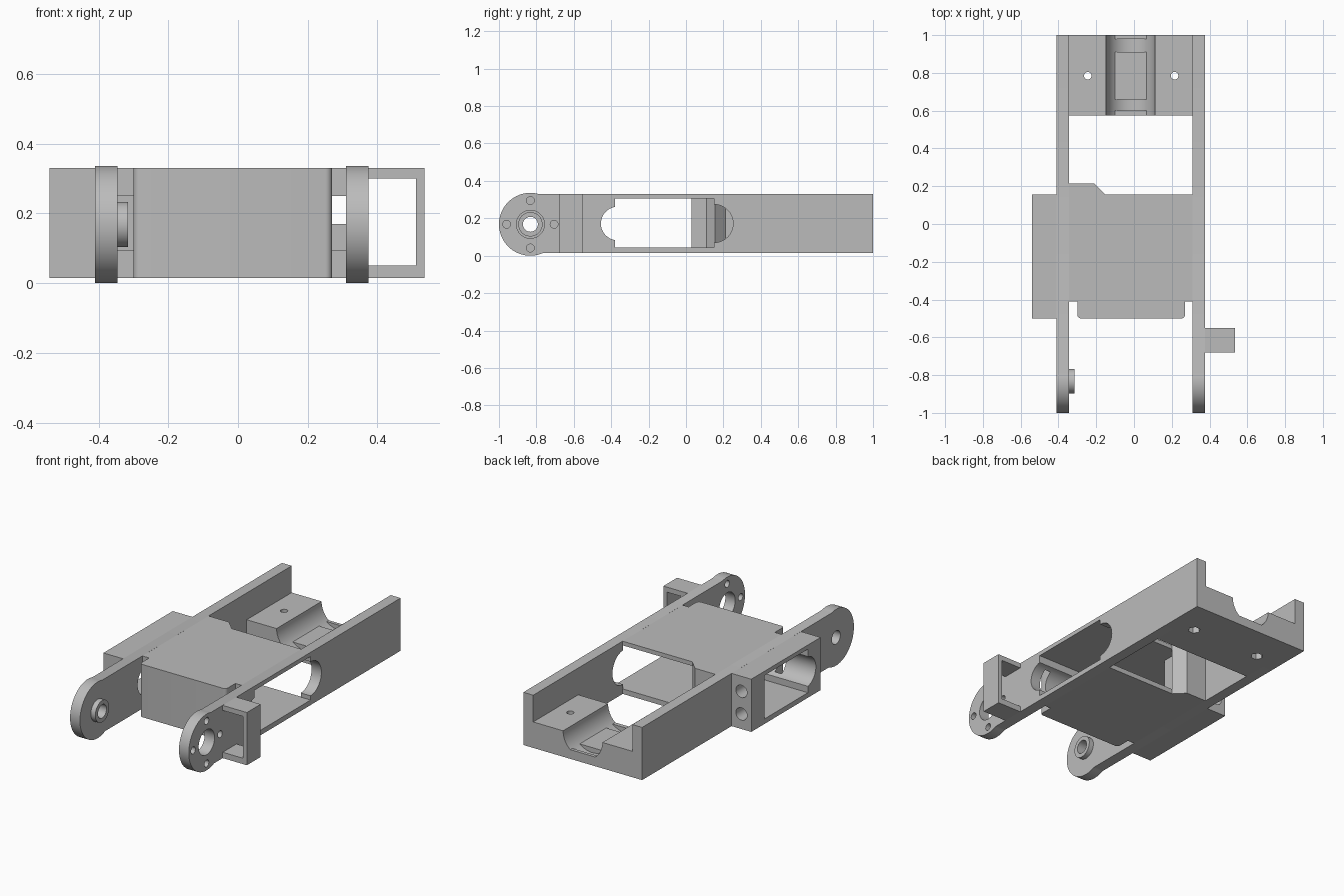
import bpy
import bmesh
import math

cube = bpy.data.objects.get("Cube")
if cube:
    bpy.data.objects.remove(cube, do_unlink=True)

grey = bpy.data.materials.new("plain_grey")
grey.use_nodes = True
grey.diffuse_color = (0.5, 0.5, 0.5, 1)
grey.node_tree.nodes["Principled BSDF"].inputs["Base Color"].default_value = (0.5, 0.5, 0.5, 1)

PLACE = {
    "x": lambda a, b, d: (d, a, b),
    "y": lambda a, b, d: (a, d, b),
    "z": lambda a, b, d: (a, b, d),
}


def prism(name, points, axis, low, high):
    """Extrude a flat outline along an axis."""
    bm = bmesh.new()
    ends = [[bm.verts.new(PLACE[axis](a, b, d)) for a, b in points] for d in (low, high)]
    for ring in ends:
        bm.faces.new(ring)
    for i in range(len(points)):
        j = (i + 1) % len(points)
        bm.faces.new((ends[0][i], ends[0][j], ends[1][j], ends[1][i]))
    bmesh.ops.recalc_face_normals(bm, faces=bm.faces)
    mesh = bpy.data.meshes.new(name)
    bm.to_mesh(mesh)
    bm.free()
    mesh.materials.append(grey)
    obj = bpy.data.objects.new(name, mesh)
    bpy.context.collection.objects.link(obj)
    return obj


def arc(a, b, radius, start, end, steps=24):
    angles = [math.radians(start + (end - start) * i / steps) for i in range(steps + 1)]
    return [(a + radius * math.cos(t), b + radius * math.sin(t)) for t in angles]


def rect(a0, a1, b0, b1):
    return [(a0, b0), (a1, b0), (a1, b1), (a0, b1)]


def rod(name, a, b, radius, axis, low, high, sides=40):
    return prism(name, arc(a, b, radius, 0, 360, sides)[:-1], axis, low, high)


def cut(obj, cutters):
    """Subtract the cutters and bake the result."""
    for cutter in cutters:
        cutter.hide_render = True
        mod = obj.modifiers.new("cut", "BOOLEAN")
        mod.operation, mod.solver, mod.object = "DIFFERENCE", "EXACT", cutter
    graph = bpy.context.evaluated_depsgraph_get()
    baked = bpy.data.meshes.new_from_object(obj.evaluated_get(graph))
    obj.modifiers.clear()
    obj.data = baked


LOW, HIGH = 0.015, 0.33
PIVOT_Y, PIVOT_Z = -0.832, 0.168

# Side arms with round pivot ends
arm_outline = [(1, LOW), (1, HIGH)] + arc(PIVOT_Y, PIVOT_Z, 0.168, 75, 294, 48) + [(-0.76, LOW)]
left_arm = prism("left_arm", arm_outline, "x", 0.31, 0.375)
right_arm = prism("right_arm", arm_outline, "x", -0.41, -0.345)
pivot_boss = rod("pivot_boss", PIVOT_Y, PIVOT_Z, 0.065, "x", -0.345, -0.315)

# Central housing, rounded at its front corners and chamfered at the back
housing_outline = (
    [(-0.345, -0.41), (-0.30, -0.41)]
    + arc(-0.28, -0.48, 0.02, 180, 270, 6)
    + arc(0.25, -0.48, 0.02, 270, 360, 6)
    + [(0.27, -0.41), (0.31, -0.41), (0.31, 0.155), (-0.15, 0.155), (-0.21, 0.215), (-0.345, 0.215)]
)
housing = prism("housing", housing_outline, "z", LOW, HIGH)
side_pocket = prism("side_pocket", rect(-0.54, -0.41, -0.5, 0.155), "z", LOW, HIGH)

# Rear mounting block with a half-round trough
TROUGH_X = -0.0175
block_outline = (
    [(-0.345, LOW), (0.31, LOW), (0.31, 0.17)]
    + arc(TROUGH_X, 0.17, 0.13, 360, 180, 32)
    + [(-0.345, 0.17)]
)
mounting_block = prism("mounting_block", block_outline, "y", 0.575, 1)
for name, y0, y1 in (("front_lip", 0.575, 0.6), ("trough_pad", 0.66, 0.91), ("rear_lip", 0.98, 1)):
    prism(name, rect(TROUGH_X - 0.093, TROUGH_X + 0.093, 0.03, 0.07), "y", y0, y1)

# Cable guide on the left arm
guide_outline = [
    (0.375, LOW), (0.535, LOW), (0.535, HIGH), (0.375, HIGH),
    (0.375, 0.30), (0.51, 0.30), (0.51, 0.05), (0.375, 0.05),
]
prism("cable_guide", guide_outline, "y", -0.68, -0.55)

# Cutters for the motor cavity and the windows
cavity_outline = [
    (-0.6, -0.38), (0.4, -0.38), (0.4, 0.3), (-0.15, 0.3),
    (-0.15, 0.155), (-0.2, 0.11), (-0.2, 0.03), (-0.6, 0.03),
]
cavity = prism("cavity_cutter", cavity_outline, "z", 0.045, 0.305)
window = prism("window_cutter", rect(-0.38, 0.15, 0.045, 0.305), "x", 0.25, 0.45)
front_round = rod("front_round_cutter", -0.365, 0.172, 0.09, "x", -0.7, 0.7)
rear_round = rod("rear_round_cutter", 0.15, 0.172, 0.102, "x", 0.25, 0.45)

# Cutters for the pivot, screw and nut holes
axle_hole = rod("axle_cutter", PIVOT_Y, PIVOT_Z, 0.04, "x", -0.5, -0.25)
horn_hole = rod("horn_cutter", PIVOT_Y, PIVOT_Z, 0.075, "x", 0.25, 0.45)
horn_screws = [
    rod("horn_screw_cutter", PIVOT_Y + 0.127 * dy, PIVOT_Z + 0.127 * dz, 0.021, "x", 0.25, 0.45, 20)
    for dy, dz in ((1, 0), (-1, 0), (0, 1), (0, -1))
]
pocket_screws = [rod("pocket_screw_cutter", -0.475, z, 0.037, "y", -0.05, 0.25, 28) for z in (0.105, 0.24)]
block_holes = []
for x in (-0.245, 0.215):
    block_holes.append(rod("block_screw_cutter", x, 0.785, 0.02, "z", -0.1, 0.3, 20))
    block_holes.append(rod("nut_cutter", x, 0.785, 0.035, "z", -0.1, 0.06, 6))

cut(left_arm, [window, front_round, rear_round, horn_hole] + horn_screws)
cut(right_arm, [cavity, front_round, axle_hole])
cut(pivot_boss, [axle_hole])
cut(housing, [cavity, front_round])
cut(side_pocket, [cavity, front_round] + pocket_screws)
cut(mounting_block, block_holes)

# Remove the cutters and smooth the round surfaces
for obj in list(bpy.data.objects):
    if "_cutter" in obj.name:
        bpy.data.objects.remove(obj, do_unlink=True)
bpy.ops.object.select_all(action="DESELECT")
for obj in bpy.context.collection.objects:
    if obj.type == "MESH":
        obj.select_set(True)
        bpy.context.view_layer.objects.active = obj
bpy.ops.object.shade_smooth_by_angle(angle=math.radians(30))
